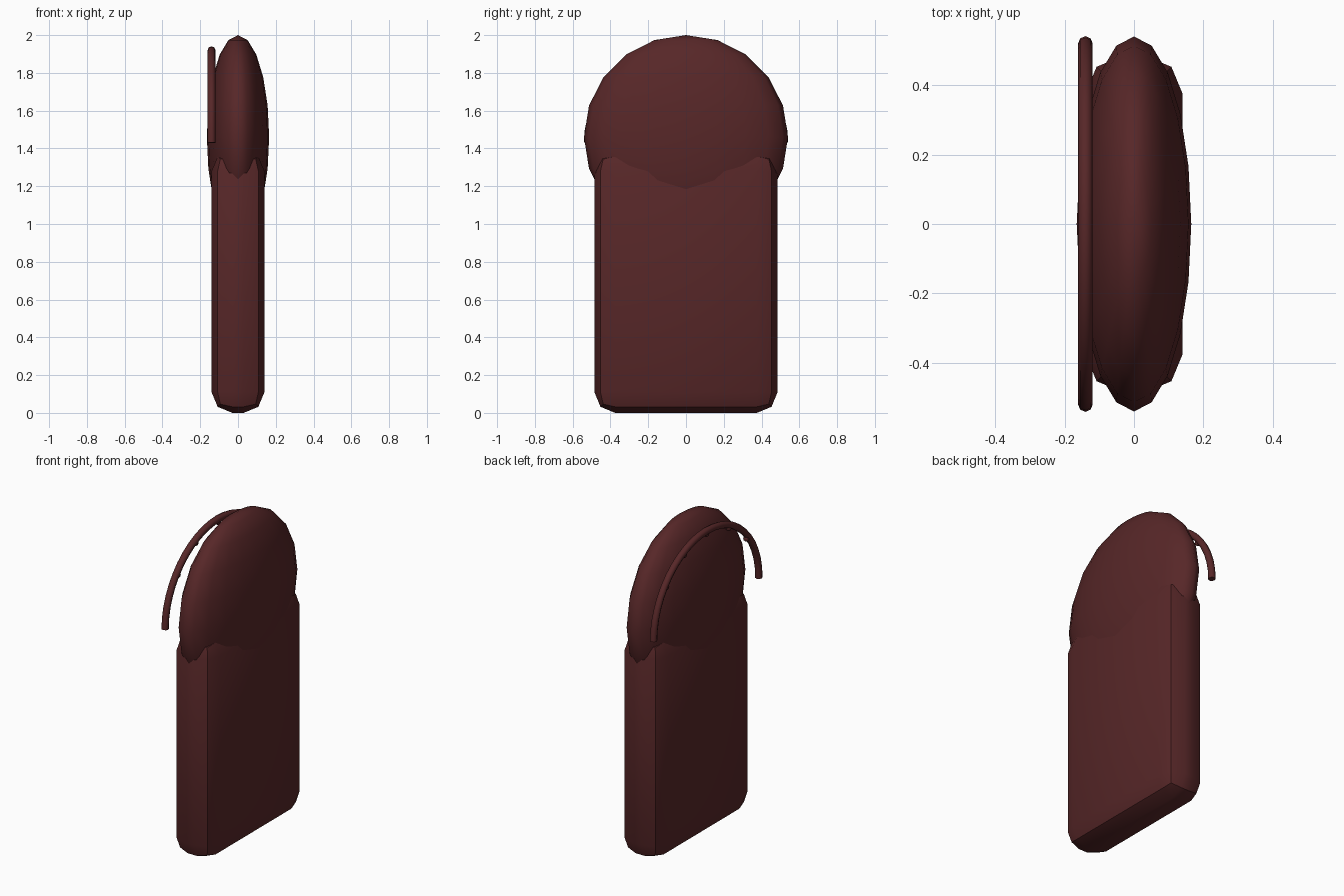
import bpy
from math import sin, cos, pi, radians

cube = bpy.data.objects.get("Cube")
if cube:
    bpy.data.objects.remove(cube, do_unlink=True)

# Single dark red-brown material
COLOUR = (0.095, 0.02, 0.021, 1)
mat = bpy.data.materials.new("dark_maroon")
mat.use_nodes = True
mat.diffuse_color = COLOUR
bsdf = next(n for n in mat.node_tree.nodes if n.type == "BSDF_PRINCIPLED")
bsdf.inputs["Base Color"].default_value = COLOUR


def finish(obj, name, angle=30):
    """Name, colour and smooth a mesh part."""
    obj.name = name
    obj.data.materials.clear()
    obj.data.materials.append(mat)
    bpy.ops.object.select_all(action="DESELECT")
    obj.select_set(True)
    bpy.context.view_layer.objects.active = obj
    bpy.ops.object.shade_smooth_by_angle(angle=radians(angle))


# Tall slab with two-step rounded edges
bpy.ops.mesh.primitive_cube_add(size=1, location=(0, 0, 0.695))
slab = bpy.context.object
slab.scale = (0.28, 0.97, 1.39)
bpy.ops.object.transform_apply(location=False, rotation=False, scale=True)
bevel = slab.modifiers.new("rounded_edges", "BEVEL")
bevel.width = 0.11
bevel.segments = 2
bpy.ops.object.modifier_apply(modifier=bevel.name)
finish(slab, "body_slab")

# Flattened round head set into the top of the slab
bpy.ops.mesh.primitive_uv_sphere_add(segments=20, ring_count=10, radius=1,
                                     location=(0, 0, 1.46))
head = bpy.context.object
head.scale = (0.165, 0.54, 0.54)
bpy.ops.object.transform_apply(location=False, rotation=False, scale=True)
finish(head, "round_head", 60)

# Thin arched trim beside the head
ARCH_X, ARCH_Z, RY, RZ, TUBE = -0.14, 1.43, 0.52, 0.49, 0.021


def on_arch(angle, inset=0):
    return (ARCH_X, (RY - inset) * cos(angle), ARCH_Z + (RZ - inset) * sin(angle))


curve = bpy.data.curves.new("arch_trim", "CURVE")
curve.dimensions = "3D"
curve.bevel_depth = TUBE
curve.bevel_resolution = 2
curve.use_fill_caps = True
STEPS = 24
spline = curve.splines.new("POLY")
spline.points.add(STEPS)
for i, point in enumerate(spline.points):
    point.co = (*on_arch(pi * i / STEPS), 1)
arch = bpy.data.objects.new("arch_trim", curve)
bpy.context.collection.objects.link(arch)
bpy.ops.object.select_all(action="DESELECT")
arch.select_set(True)
bpy.context.view_layer.objects.active = arch
bpy.ops.object.convert(target="MESH")
finish(bpy.context.object, "arch_trim", 50)

# Small beads along the inside of the arch
for i in range(-2, 3):
    bpy.ops.mesh.primitive_uv_sphere_add(
        segments=8, ring_count=6, radius=0.018,
        location=on_arch(pi / 2 + radians(26) * i, 0.018))
    finish(bpy.context.object, f"arch_bead_{i + 3}", 60)
